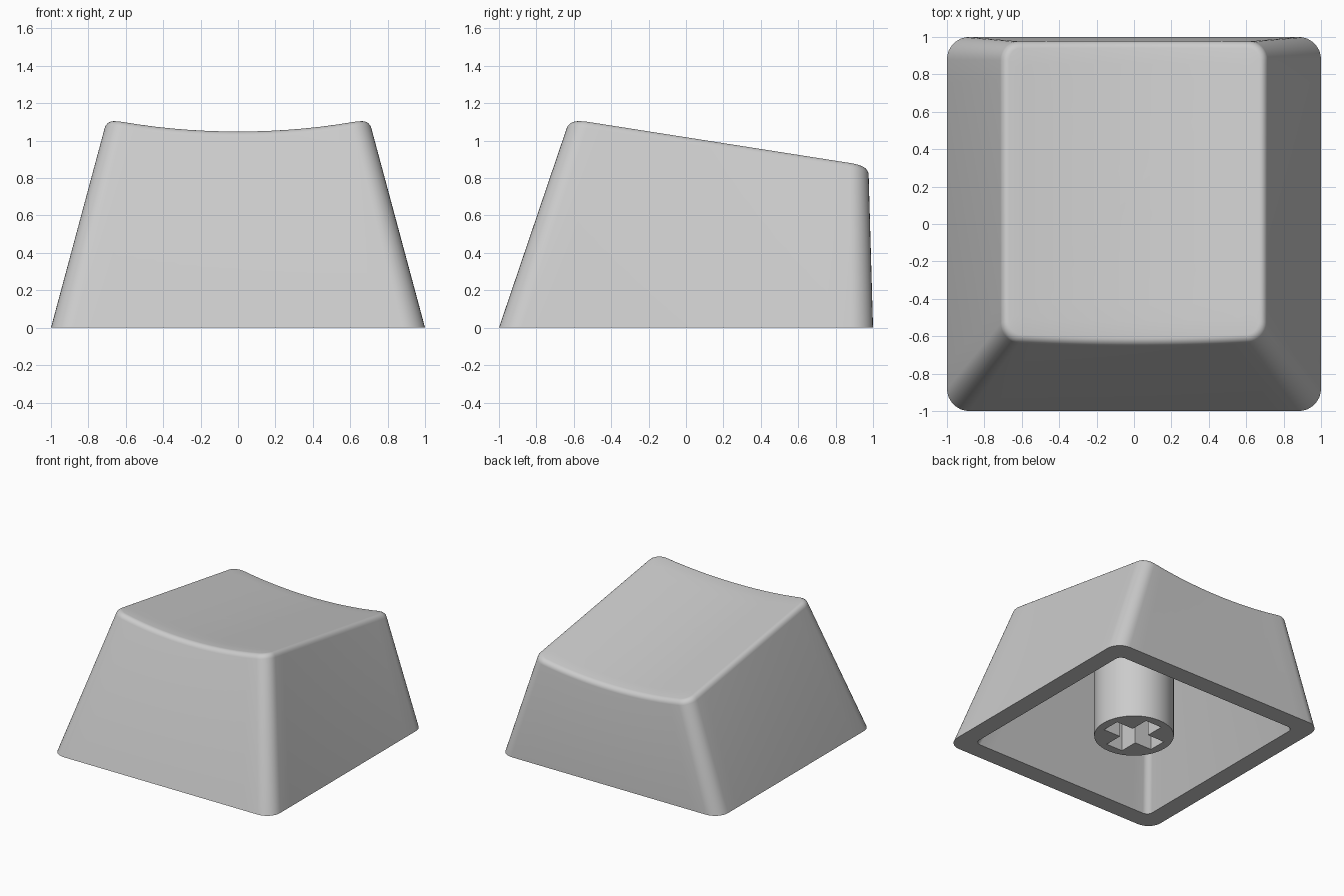
import bpy, bmesh
from math import sin, cos, pi
from mathutils import Vector

if "Cube" in bpy.data.objects:
    bpy.data.objects.remove(bpy.data.objects["Cube"])

CORNER, EDGE = 8, 14          # segments per rounded corner / straight edge
SCOOP, FILLET = 0.065, 0.035


def plane(y):
    return 1.022 - 0.157 * y


def top_z(x, y):
    return plane(y) - SCOOP * (1 - min(1, (x / 0.69) ** 2))


def outline(hx, y0, y1, r):
    """Rounded rectangle, counter-clockwise, with subdivided straight edges."""
    arcs = []
    centres = [(hx - r, y1 - r), (r - hx, y1 - r), (r - hx, y0 + r), (hx - r, y0 + r)]
    for q, (cx, cy) in enumerate(centres):
        arcs.append([Vector((cx + r * cos(a), cy + r * sin(a), 0))
                     for a in [pi / 2 * (q + i / CORNER) for i in range(CORNER + 1)]])
    pts = []
    for q in range(4):
        a, b = arcs[q][-1], arcs[(q + 1) % 4][0]
        pts += arcs[q] + [a.lerp(b, i / EDGE) for i in range(1, EDGE)]
    return pts


base = outline(1, -1, 1, 0.12)
rim = outline(0.703, -0.62, 0.975, 0.10)


def rim_ring(inset, drop):
    """Outer wall cut by the scooped top, moved in and down for the fillet."""
    moved = outline(0.703 - inset, -0.62 + inset, 0.975 - inset, 0.10 - inset)
    ring = []
    for b, p, m in zip(base, rim, moved):
        z = top_z(p.x, p.y) - drop
        q = b.lerp(p, z / plane(p.y)) + m - p
        ring.append(Vector((q.x, q.y, top_z(m.x, m.y) - drop)))
    return ring


# Shell: cavity ceiling, inner wall, bottom lip, outer wall, filleted rim, dished top
inner_low = outline(0.85, -0.85, 0.85, 0.05)
inner_high = outline(0.56, -0.49, 0.82, 0.05)
for p in inner_high:
    p.z = plane(p.y) - 0.22
rings = [inner_high, inner_low, base]
for i in range(6):
    a = pi / 2 * i / 5
    rings.append(rim_ring(FILLET * (1 - cos(a)), FILLET * (1 - sin(a))))
mid = 0.175
last = rings[-1]
for i in range(1, 9):
    s = 1 - i / 9
    ring = []
    for p in last:
        x, y = p.x * s, mid + (p.y - mid) * s
        ring.append(Vector((x, y, top_z(x, y))))
    rings.append(ring)

bm = bmesh.new()
loops = [[bm.verts.new(p) for p in ring] for ring in rings]
n = len(base)
for lo, hi in zip(loops, loops[1:]):
    for i in range(n):
        j = (i + 1) % n
        bm.faces.new((lo[i], lo[j], hi[j], hi[i]))
bm.faces.new(loops[0])
centre = bm.verts.new((0, mid, top_z(0, mid)))
for i in range(n):
    bm.faces.new((loops[-1][i], loops[-1][(i + 1) % n], centre))
bmesh.ops.recalc_face_normals(bm, faces=bm.faces)
mesh = bpy.data.meshes.new("key_shell")
bm.to_mesh(mesh)
bm.free()
shell = bpy.data.objects.new("key_shell", mesh)
bpy.context.collection.objects.link(shell)

# Stem: round post running up into the ceiling
bpy.ops.mesh.primitive_cylinder_add(vertices=48, radius=0.30, depth=0.84, location=(0, 0, 0.42))
stem = bpy.context.object
stem.name = "stem"

# Cross-shaped socket in the stem
for name, sx, sy in (("slot_cutter_x", 0.46, 0.15), ("slot_cutter_y", 0.15, 0.46)):
    bpy.ops.mesh.primitive_cube_add(size=1, location=(0, 0, 0.2))
    cutter = bpy.context.object
    cutter.name = name
    cutter.scale = (sx, sy, 0.5)
    cutter.hide_render = True
    cutter.hide_set(True)
    mod = stem.modifiers.new(name, 'BOOLEAN')
    mod.operation = 'DIFFERENCE'
    mod.solver = 'EXACT'
    mod.object = cutter

# Apply the cuts, then drop the cutters
bpy.context.view_layer.update()
deps = bpy.context.evaluated_depsgraph_get()
cut_mesh = bpy.data.meshes.new_from_object(stem.evaluated_get(deps))
stem.modifiers.clear()
stem.data = cut_mesh
for name in ("slot_cutter_x", "slot_cutter_y"):
    bpy.data.objects.remove(bpy.data.objects[name])

for ob in (shell, stem):
    bpy.ops.object.select_all(action='DESELECT')
    ob.select_set(True)
    bpy.context.view_layer.objects.active = ob
    bpy.ops.object.shade_smooth_by_angle(angle=pi / 6)
